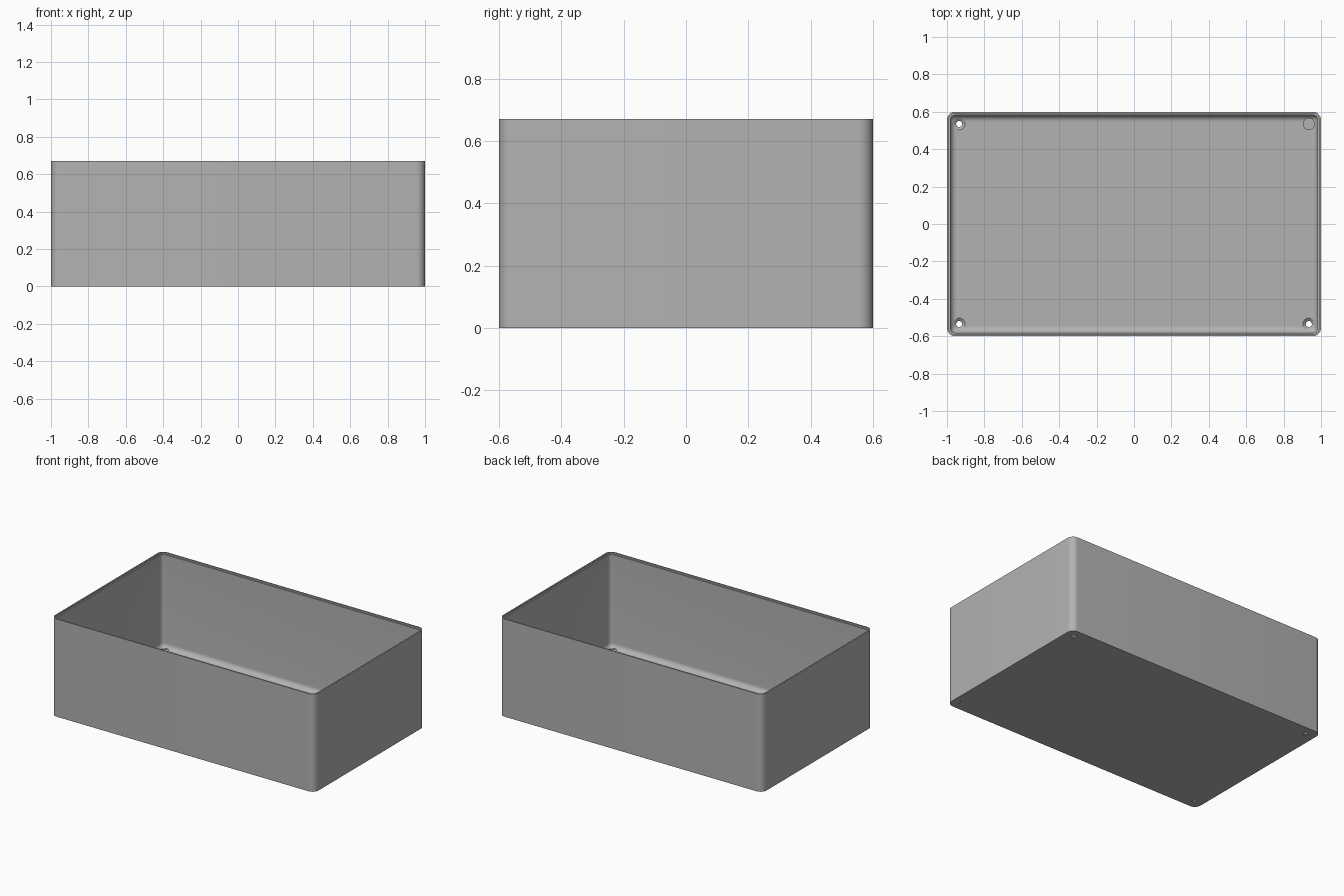
import bpy, bmesh, math

cube = bpy.data.objects.get("Cube")
if cube:
    bpy.data.objects.remove(cube, do_unlink=True)

HX, HY, HEIGHT = 1.0, 0.6, 0.67
CORNER, WALL, FLOOR, FILLET = 0.045, 0.018, 0.02, 0.035

grey = bpy.data.materials.new("plain grey")
grey.use_nodes = True
grey.diffuse_color = (0.45, 0.45, 0.45, 1)
grey.node_tree.nodes["Principled BSDF"].inputs["Base Color"].default_value = (0.45, 0.45, 0.45, 1)


def skin(name, rings):
    """Join successive closed rings of points and cap both ends."""
    bm = bmesh.new()
    loops = [[bm.verts.new(p) for p in ring] for ring in rings]
    n = len(loops[0])
    for a, b in zip(loops, loops[1:]):
        for i in range(n):
            j = (i + 1) % n
            bm.faces.new((a[i], a[j], b[j], b[i]))
    bm.faces.new(loops[0])
    bm.faces.new(loops[-1])
    bmesh.ops.recalc_face_normals(bm, faces=bm.faces)
    mesh = bpy.data.meshes.new(name)
    bm.to_mesh(mesh)
    bm.free()
    mesh.materials.append(grey)
    obj = bpy.data.objects.new(name, mesh)
    bpy.context.collection.objects.link(obj)
    return obj


def rounded_ring(inset, z, steps=10):
    """Rounded rectangle inset from the outer outline."""
    cx, cy = HX - CORNER, HY - CORNER
    r = CORNER - inset
    if r < 0.004:
        cx, cy, r = cx + r - 0.004, cy + r - 0.004, 0.004
    ring = []
    for q, (sx, sy) in enumerate(((1, 1), (-1, 1), (-1, -1), (1, -1))):
        for k in range(steps + 1):
            a = math.pi / 2 * (q + k / steps)
            ring.append((sx * cx + r * math.cos(a), sy * cy + r * math.sin(a), z))
    return ring


def circle(x, y, r, z, n=32):
    return [(x + r * math.cos(math.tau * i / n), y + r * math.sin(math.tau * i / n), z)
            for i in range(n)]


# Tray shell: outside wall, stepped rim, inside wall, rounded floor edge
profile = [(0, 0), (0, HEIGHT), (WALL / 2, HEIGHT), (WALL / 2, HEIGHT - 0.01), (WALL, HEIGHT - 0.01)]
for k in range(9):
    a = math.pi / 2 * k / 8
    profile.append((WALL + FILLET * (1 - math.cos(a)), FLOOR + FILLET * (1 - math.sin(a))))
box = skin("open_box", [rounded_ring(i, z) for i, z in profile])

# Countersunk screw holes in the four floor corners
for sx in (-1, 1):
    for sy in (-1, 1):
        x, y = sx * 0.935, sy * 0.535
        cutter = skin("hole_cutter", [circle(x, y, r, z) for r, z in
                                      ((0.016, -0.05), (0.016, 0.008), (0.032, FLOOR), (0.032, 0.1))])
        cutter.hide_render = True
        mod = box.modifiers.new("hole", 'BOOLEAN')
        mod.operation, mod.solver, mod.object = 'DIFFERENCE', 'EXACT', cutter
        bpy.context.view_layer.objects.active = box
        bpy.ops.object.modifier_apply(modifier=mod.name)
        bpy.data.objects.remove(cutter, do_unlink=True)

bpy.ops.object.select_all(action='DESELECT')
box.select_set(True)
bpy.context.view_layer.objects.active = box
bpy.ops.object.shade_smooth_by_angle(angle=math.radians(30))
